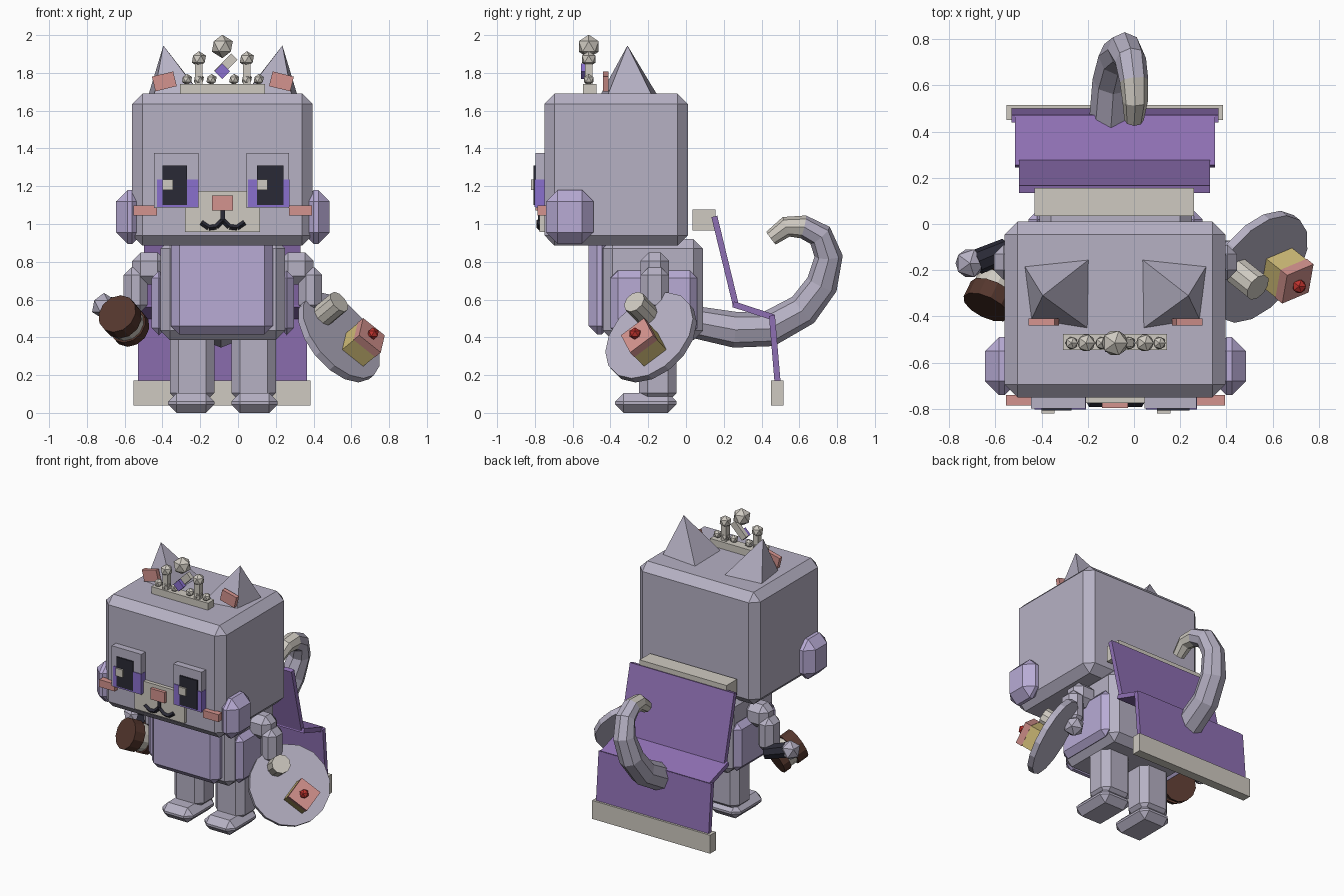
import bpy, bmesh, math
from mathutils import Vector, Matrix

if "Cube" in bpy.data.objects:
    bpy.data.objects.remove(bpy.data.objects["Cube"])

CX = -0.08  # symmetry plane of the body


def mat(name, r, g, b):
    m = bpy.data.materials.new(name)
    lin = [((c / 255 + 0.055) / 1.055) ** 2.4 for c in (r, g, b)]
    m.diffuse_color = (*lin, 1)
    m.use_nodes = True
    m.node_tree.nodes["Principled BSDF"].inputs["Base Color"].default_value = m.diffuse_color
    return m


FUR = mat("lavender grey", 182, 177, 196)
LILAC = mat("lilac", 184, 171, 213)
CAPE = mat("cape purple", 143, 112, 180)
IRIS = mat("iris violet", 138, 112, 206)
CREAM = mat("cream", 207, 202, 193)
DARK = mat("near black", 42, 42, 54)
PINK = mat("pink", 212, 147, 142)
BROWN = mat("brown", 84, 54, 45)
SPONGE = mat("sponge yellow", 212, 192, 122)
RED = mat("cherry red", 190, 50, 45)


def finish(name, bm, material, matrix=None):
    if matrix:
        bm.transform(matrix)
    bmesh.ops.recalc_face_normals(bm, faces=bm.faces)
    me = bpy.data.meshes.new(name)
    bm.to_mesh(me)
    bm.free()
    me.materials.append(material)
    ob = bpy.data.objects.new(name, me)
    bpy.context.collection.objects.link(ob)
    return ob


def box(name, x, y, z, material, bevel=0, matrix=None):
    """Box from (min, max) ranges with an optional chamfer."""
    bm = bmesh.new()
    bmesh.ops.create_cube(bm, size=1)
    for v in bm.verts:
        for i, (a, b) in enumerate((x, y, z)):
            v.co[i] = a if v.co[i] < 0 else b
    if bevel:
        bmesh.ops.bevel(bm, geom=bm.edges[:], offset=bevel, segments=1, affect='EDGES')
    return finish(name, bm, material, matrix)


def mirrored(name, x, y, z, material, bevel=0):
    box("left_" + name, x, y, z, material, bevel)
    box("right_" + name, (2 * CX - x[1], 2 * CX - x[0]), y, z, material, bevel)


def ball(name, p, r, material):
    bm = bmesh.new()
    bmesh.ops.create_icosphere(bm, subdivisions=1, radius=r)
    finish(name, bm, material, Matrix.Translation(p))


def basis(p, direction):
    return Matrix.Translation(p) @ Vector(direction).to_track_quat('Z', 'Y').to_matrix().to_4x4()


def rod(name, a, b, r1, r2, sides, material):
    a, b = Vector(a), Vector(b)
    bm = bmesh.new()
    bmesh.ops.create_cone(bm, cap_ends=True, segments=sides, radius1=r1, radius2=r2, depth=(b - a).length)
    finish(name, bm, material, basis((a + b) / 2, b - a))


def tube(name, points, sides, material):
    """Faceted tube through (x, y, z, radius) points lying roughly in a y-z plane."""
    bm = bmesh.new()
    ps = [Vector(p[:3]) for p in points]
    rings = []
    for i, p in enumerate(ps):
        t = (ps[min(i + 1, len(ps) - 1)] - ps[max(i - 1, 0)]).normalized()
        n = t.cross(Vector((1, 0, 0))).normalized()
        s = n.cross(t)
        ang = [2 * math.pi * k / sides for k in range(sides)]
        rings.append([bm.verts.new(p + points[i][3] * (n * math.cos(a) + s * math.sin(a))) for a in ang])
    for r, q in zip(rings, rings[1:]):
        for k in range(sides):
            bm.faces.new((r[k], r[(k + 1) % sides], q[(k + 1) % sides], q[k]))
    bm.faces.new(rings[0])
    bm.faces.new(rings[-1])
    return finish(name, bm, material)


# Head and side tufts
box("head", (-0.56, 0.395), (-0.75, 0.01), (0.885, 1.69), FUR, 0.055)
mirrored("cheek_tuft", (-0.645, -0.50), (-0.74, -0.49), (0.895, 1.18), LILAC, 0.06)

# Ears: leaning four-sided spikes with inner patches
for side, s in (("left", 1), ("right", -1)):
    bm = bmesh.new()
    base = [(-0.395, -0.18), (-0.11, -0.15), (-0.115, -0.455), (-0.365, -0.415)]
    vs = [bm.verts.new((CX + s * x, y, 1.68)) for x, y in base]
    top = bm.verts.new((CX - s * 0.315, -0.31, 1.945))
    bm.faces.new(vs)
    for k in range(4):
        bm.faces.new((vs[k], vs[(k + 1) % 4], top))
    finish(side + "_ear", bm, FUR)
    box(side + "_inner_ear", (-0.058, 0.058), (-0.015, 0.015), (-0.04, 0.04), PINK, 0,
        Matrix.Translation((CX - s * 0.31, -0.425, 1.755)) @ Matrix.Rotation(-s * 0.24, 4, 'Y'))

# Tiara
TY = -0.515
box("tiara_base", (-0.307, 0.143), (-0.545, -0.475), (1.68, 1.74), CREAM)
for i, d in enumerate((0.06, 0.127, 0.19)):
    for s in (-1, 1):
        ball(f"tiara_bead_{i}_{s}", (CX + s * d, TY, 1.765), 0.03, CREAM)
for s in (-1, 1):
    x = CX + s * 0.127
    box(f"tiara_post_{s}", (x - 0.02, x + 0.02), (TY - 0.02, TY + 0.02), (1.73, 1.86), CREAM)
    ball(f"tiara_finial_{s}", (x, TY, 1.873), 0.042, CREAM)
ball("tiara_top_ball", (CX - 0.003, TY, 1.94), 0.062, CREAM)
for name, x, z, y, h, l, m in (("tiara_brace", -0.065, 1.84, TY, 0.024, 0.065, CREAM),
                               ("tiara_gem", -0.084, 1.808, TY - 0.025, 0.029, 0.029, IRIS)):
    box(name, (-h, h), (-0.015, 0.015), (-l, l), m, 0,
        Matrix.Translation((x, y, z)) @ Matrix.Rotation(math.pi / 4, 4, 'Y'))

# Eyes
for side, f, i, p, h in (("left", (-0.445, -0.21), (-0.43, -0.208), (-0.40, -0.27), (-0.40, -0.345)),
                         ("right", (0.045, 0.27), (0.053, 0.272), (0.10, 0.24), (0.10, 0.157))):
    box(side + "_eye_frame", f, (-0.798, -0.74), (1.085, 1.375), FUR)
    box(side + "_iris", i, (-0.803, -0.745), (1.09, 1.235), IRIS)
    box(side + "_pupil", p, (-0.808, -0.76), (1.10, 1.31), DARK)
    box(side + "_eye_glint", h, (-0.82, -0.78), (1.18, 1.235), CREAM)

# Muzzle, nose, mouth and blush
box("muzzle", (-0.28, 0.117), (-0.775, -0.74), (0.957, 1.175), CREAM)
box("nose", (-0.138, -0.026), (-0.797, -0.76), (1.072, 1.15), PINK)
mouth = [(-0.115, 1.01), (-0.04, 0.09), (-0.075, 0.97)]
box("mouth_stem", (CX - 0.012, CX + 0.012), (-0.784, -0.77), (1.005, 1.075), DARK)
for s in (-1, 1):
    pts = [(0, 1.02), (0.035, 0.985), (0.075, 0.98), (0.115, 1.008)]
    for k, (a, b) in enumerate(zip(pts, pts[1:])):
        rod(f"mouth_{s}_{k}", (CX + s * a[0], -0.777, a[1]), (CX + s * b[0], -0.777, b[1]), 0.014, 0.014, 4, DARK)
mirrored("blush", (-0.553, -0.43), (-0.785, -0.74), (1.045, 1.098), PINK)

# Torso, chest panel and hip panels
box("torso", (-0.41, 0.25), (-0.44, 0.09), (0.385, 0.92), FUR, 0.05)
box("chest_panel", (-0.355, 0.185), (-0.515, -0.40), (0.415, 0.93), LILAC, 0.045)
mirrored("hip_panel", (-0.457, -0.38), (-0.40, 0.06), (0.41, 0.755), LILAC, 0.04)

# Legs and feet
mirrored("leg", (-0.36, -0.125), (-0.25, -0.05), (0.06, 0.45), FUR, 0.045)
mirrored("foot", (-0.37, -0.125), (-0.375, -0.05), (0.0, 0.105), FUR, 0.045)

# Arms and hands
mirrored("shoulder", (-0.56, -0.38), (-0.24, -0.09), (0.68, 0.85), FUR, 0.045)
mirrored("arm", (-0.605, -0.48), (-0.24, -0.09), (0.53, 0.77), FUR, 0.04)
rod("left_cuff", (-0.55, -0.11, 0.53), (-0.68, -0.165, 0.56), 0.05, 0.055, 8, DARK)
ball("left_hand", (-0.71, -0.17, 0.565), 0.07, FUR)
ball("right_hand", (0.40, -0.13, 0.50), 0.07, FUR)

# Layered biscuit held on the left
f, b = Vector((-0.64, -0.36, 0.525)), Vector((-0.565, -0.205, 0.445))
for name, t0, t1, r, m in (("biscuit_front", 0, 0.42, 0.108, BROWN), ("biscuit_filling", 0.42, 0.72, 0.095, CREAM),
                           ("biscuit_back", 0.72, 1, 0.105, BROWN)):
    rod(name, f.lerp(b, t0), f.lerp(b, t1), r, r, 12, m)

# Tilted plate with a marshmallow and a cake slice
N = Vector((0.656, -0.522, 0.545)).normalized()
C = Vector((0.535, -0.185, 0.40))
rod("plate", C - N * 0.02, C + N * 0.02, 0.272, 0.272, 16, FUR)
M = Vector((0.49, -0.238, 0.55))
rod("marshmallow", M - N * 0.07, M + N * 0.07, 0.063, 0.063, 10, CREAM)
U = Vector((0.141, 0.791, 0.593))
U = (U - N * U.dot(N)).normalized()
V = N.cross(U)
K = Vector((0.66, -0.22, 0.37))
frame = Matrix((U, V, N)).transposed().to_4x4()
frame.translation = K
box("cake_sponge", (-0.075, 0.075), (-0.075, 0.075), (-0.075, 0.03), SPONGE, 0, frame)
box("cake_icing", (-0.077, 0.077), (-0.077, 0.077), (0.03, 0.075), PINK, 0, frame)
ball("cherry", (0.715, -0.27, 0.42), 0.033, RED)

# Cape: folded slabs, collar and hem
box("cape_collar", (-0.43, 0.26), (0.035, 0.155), (0.965, 1.077), CREAM)
for name, a, b, x in (("cape_upper", (0.15, 1.04), (0.265, 0.565), (-0.498, 0.33)),
                      ("cape_fold", (0.25, 0.575), (0.465, 0.505), (-0.515, 0.35)),
                      ("cape_lower", (0.455, 0.515), (0.485, 0.16), (-0.53, 0.365))):
    d = Vector((0, b[0] - a[0], b[1] - a[1]))
    rot = Matrix.Rotation(math.atan2(d.z, d.y), 4, 'X')
    box(name, x, (0, d.length), (-0.016, 0.016), CAPE, 0, Matrix.Translation((0, *a)) @ rot)
box("cape_hem", (-0.552, 0.385), (0.45, 0.515), (0.04, 0.172), CREAM)

# Curling tail with a pale tip
tail = [(-0.09, 0.05, 0.48, 0.085), (-0.09, 0.26, 0.44, 0.095), (-0.1, 0.44, 0.445, 0.095),
        (-0.09, 0.62, 0.545, 0.09), (-0.07, 0.72, 0.68, 0.085), (-0.04, 0.755, 0.83, 0.075),
        (-0.015, 0.71, 0.94, 0.068), (0.0, 0.62, 0.985, 0.062), (0.005, 0.53, 0.985, 0.055),
        (0.0, 0.45, 0.925, 0.042)]
ob = tube("tail", tail, 8, FUR)
ob.data.materials.append(CREAM)
for p in ob.data.polygons:
    if p.center.z > 0.85 and p.center.y < 0.62:
        p.material_index = 1
